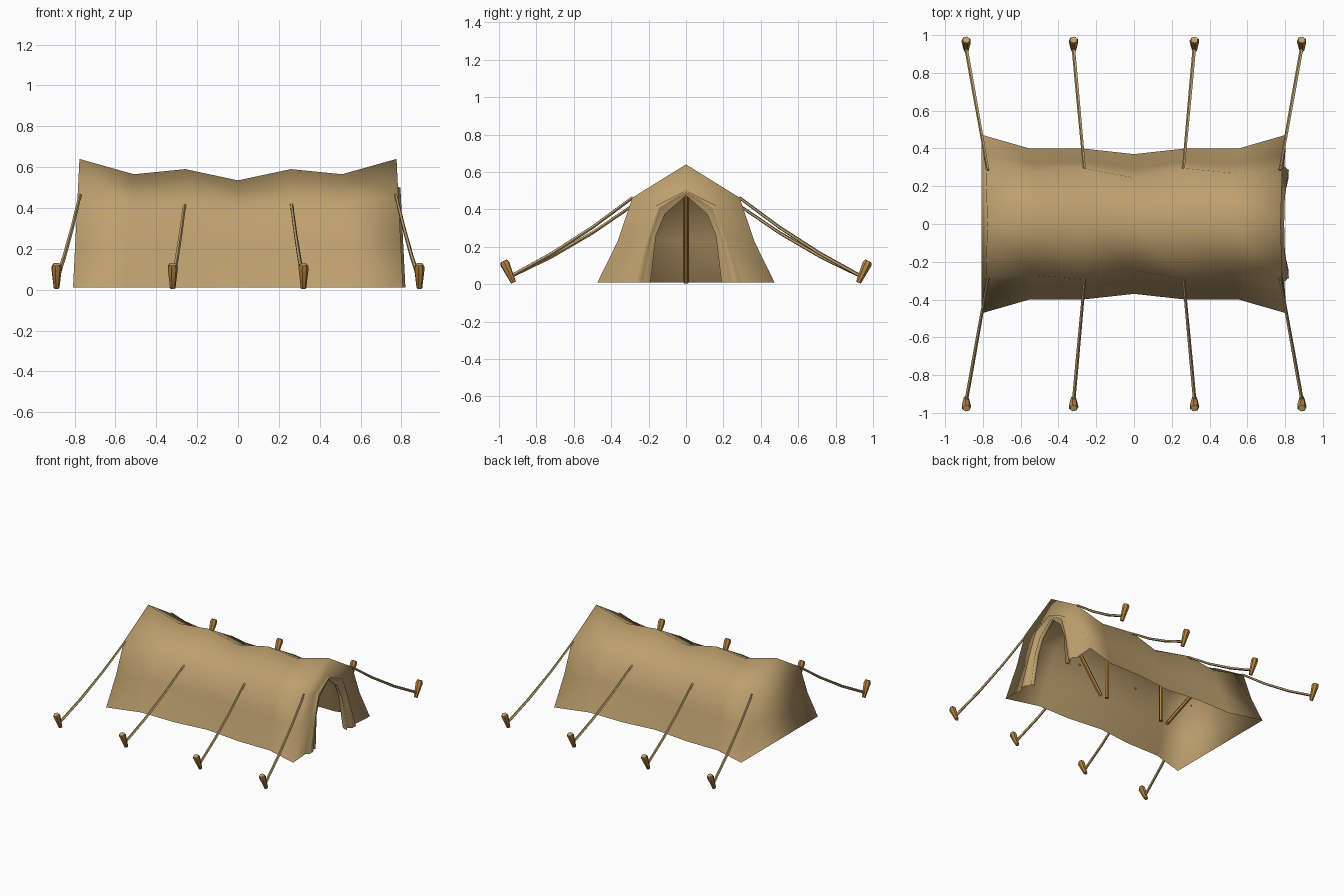
import bpy, bmesh, math
from mathutils import Vector

if "Cube" in bpy.data.objects:
    bpy.data.objects.remove(bpy.data.objects["Cube"])


def material(name, rgb):
    m = bpy.data.materials.new(name)
    m.diffuse_color = (*rgb, 1)
    m.use_nodes = True
    m.node_tree.nodes["Principled BSDF"].inputs["Base Color"].default_value = m.diffuse_color
    return m


CANVAS = material("tan canvas", (0.51, 0.35, 0.155))
WOOD = material("orange brown wood", (0.46, 0.22, 0.05))


def finish(bm, name, mats, smooth_angle=None):
    me = bpy.data.meshes.new(name)
    bm.to_mesh(me)
    bm.free()
    for m in mats:
        me.materials.append(m)
    ob = bpy.data.objects.new(name, me)
    bpy.context.collection.objects.link(ob)
    bpy.context.view_layer.objects.active = ob
    bpy.ops.object.select_all(action='DESELECT')
    ob.select_set(True)
    if smooth_angle is None:
        bpy.ops.object.shade_smooth()
    else:
        bpy.ops.object.shade_smooth_by_angle(angle=math.radians(smooth_angle))
    return ob


def grid(bm, rows):
    """Skin quads between neighbouring rows of points."""
    vs = [[bm.verts.new(p) for p in r] for r in rows]
    for a, b in zip(vs, vs[1:]):
        for i in range(len(a) - 1):
            bm.faces.new((a[i], a[i + 1], b[i + 1], b[i]))


def tube(bm, path, radii, sides):
    """Capped tube along a list of points; returns the last cap."""
    pts = [Vector(p) for p in path]
    q = (pts[-1] - pts[0]).to_track_quat('Z', 'Y')
    rings = []
    for p, r in zip(pts, radii):
        rings.append([bm.verts.new(p + q @ Vector((r * math.cos(2 * math.pi * i / sides),
                                                   r * math.sin(2 * math.pi * i / sides), 0)))
                      for i in range(sides)])
    for a, b in zip(rings, rings[1:]):
        for i in range(sides):
            j = (i + 1) % sides
            bm.faces.new((a[i], a[j], b[j], b[i]))
    bm.faces.new(rings[0][::-1])
    return bm.faces.new(rings[-1])


# Tent half sections (y, z) from ground to ridge, by distance from the middle
SECTIONS = [
    (0.000, 0.000, [(0.37, 0.01), (0.295, 0.22), (0.245, 0.39), (0, 0.535)]),
    (0.275, 0.258, [(0.40, 0.01), (0.330, 0.23), (0.295, 0.42), (0, 0.590)]),
    (0.555, 0.510, [(0.40, 0.01), (0.320, 0.23), (0.270, 0.41), (0, 0.565)]),
    (0.808, 0.776, [(0.473, 0.01), (0.365, 0.23), (0.287, 0.462), (0, 0.640)]),
]


def section(k, side):
    bottom, top, half = SECTIONS[k]
    right = [(side * (bottom + (top - bottom) * z / half[-1][1]), y, z) for y, z in half]
    return right + [(x, -y, z) for x, y, z in reversed(right[:-1])]


# Canvas: walls and roof
bm = bmesh.new()
stations = [section(k, -1) for k in (3, 2, 1)] + [section(k, 1) for k in range(4)]
grid(bm, stations)

# Canvas: closed far end
end = stations[0]
for i in range(3):
    quad = [end[i], end[i + 1], end[5 - i], end[6 - i]]
    if i == 2:
        quad.pop(2)
        quad = [end[2], end[3], end[4]]
    bm.faces.new([bm.verts.new(p) for p in quad])

# Canvas: doorway with folded back flaps; columns run from wall to opening
columns = [
    (0.000, SECTIONS[3][2]),
    (-0.012, [(0.305, 0.01), (0.220, 0.26), (0.168, 0.415), (0, 0.505)]),
    (0.012, [(0.285, 0.01), (0.205, 0.27), (0.150, 0.425), (0, 0.500)]),
    (0.010, [(0.240, 0.01), (0.183, 0.27), (0.138, 0.405), (0, 0.490)]),
    (-0.018, [(0.220, 0.01), (0.172, 0.26), (0.125, 0.395), (0, 0.483)]),
    (-0.004, [(0.190, 0.01), (0.160, 0.26), (0.112, 0.375), (0, 0.475)]),
    (-0.045, [(0.205, 0.01), (0.170, 0.26), (0.122, 0.385), (0, 0.483)]),
]
for s in (1, -1):
    grid(bm, [[(0.808 - 0.032 * z / 0.64 + off, s * y, z) for y, z in pts]
              for off, pts in columns])

bmesh.ops.remove_doubles(bm, verts=bm.verts[:], dist=0.002)
bmesh.ops.recalc_face_normals(bm, faces=bm.faces[:])
roof = max(bm.faces, key=lambda f: abs(f.normal.z))
if roof.normal.z < 0:
    bmesh.ops.reverse_faces(bm, faces=bm.faces[:])
finish(bm, "tent_canvas", [CANVAS])

# Inner poles: an upright and a slanted strut at each end
bm = bmesh.new()
for s in (1, -1):
    tube(bm, [(s * 0.255, 0, 0.01), (s * 0.255, 0, 0.575)], [0.015] * 2, 6)
    tube(bm, [(s * 0.31, 0, 0.01), (s * 0.745, 0, 0.61)], [0.015] * 2, 6)
finish(bm, "tent_poles", [WOOD], 30)

# Guy ropes and ground pegs, four along each side
ropes, pegs = bmesh.new(), bmesh.new()
for sx in (1, -1):
    for sy in (1, -1):
        for x0, y0, z0, x1 in ((0.773, 0.285, 0.463, 0.888), (0.262, 0.292, 0.415, 0.320)):
            a = Vector((sx * x0, sy * y0, z0))
            b = Vector((sx * x1, sy * 0.93, 0.045))
            path = [a.lerp(b, t) - Vector((0, 0, 0.09 * t * (1 - t)))
                    for t in (0, 0.33, 0.67, 1)]
            tube(ropes, path, [0.008, 0.009, 0.010, 0.010], 5)
            px = sx * x1
            cap = tube(pegs, [(px, sy * 0.922, 0.008), (px, sy * 0.968, 0.108),
                              (px, sy * 0.975, 0.124)], [0.014, 0.026, 0.019], 7)
            cap.material_index = 1
finish(ropes, "guy_ropes", [CANVAS], 50)
finish(pegs, "ground_pegs", [WOOD, CANVAS], 30)
